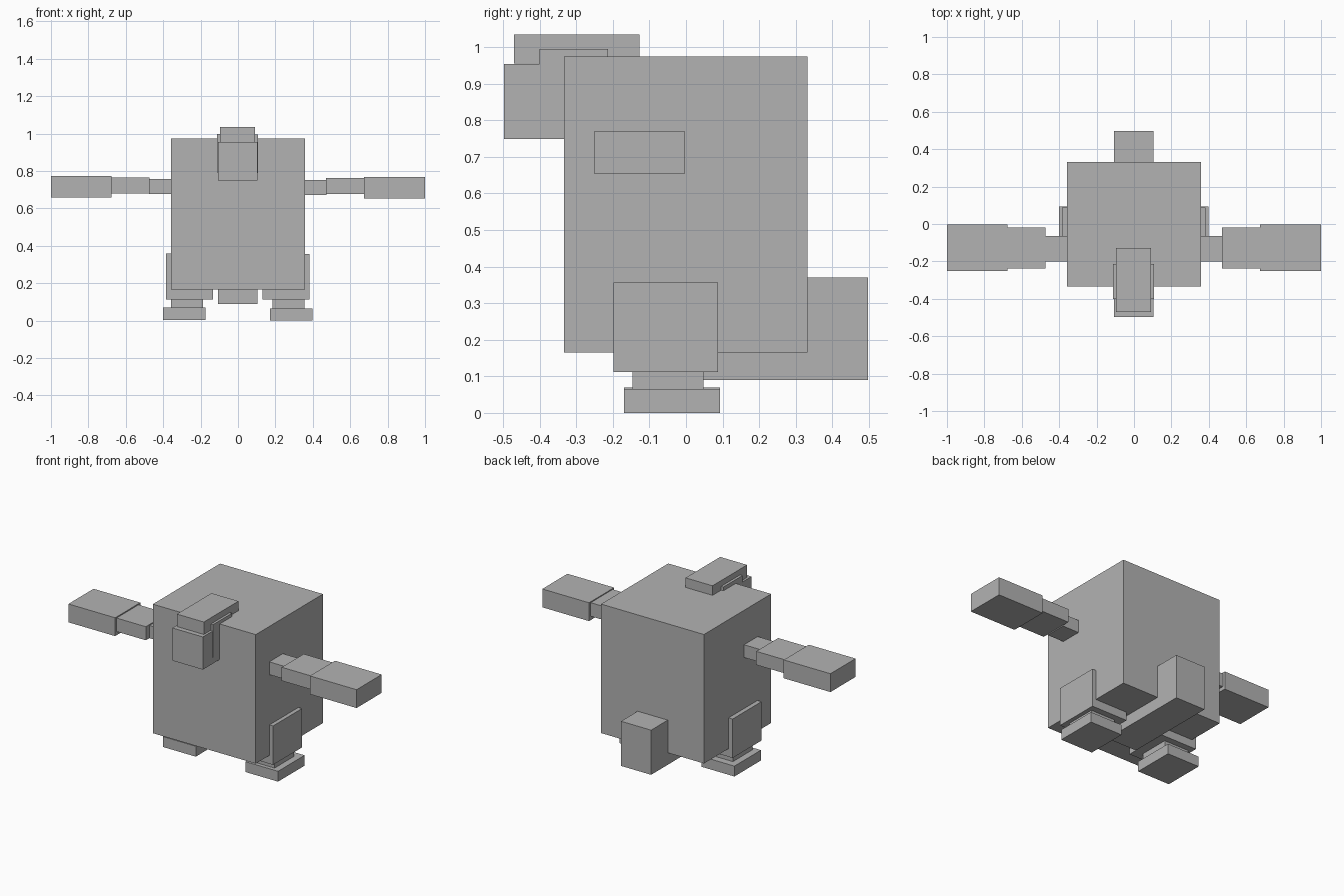
import bpy

grey = bpy.data.materials.new("plain grey")
grey.diffuse_color = (0.45, 0.45, 0.45, 1)


def box(name, x, y, z):
    """Axis-aligned block given by its (min, max) range on each axis."""
    bpy.ops.mesh.primitive_cube_add(size=1)
    ob = bpy.context.object
    ob.name = name
    ob.location = [(a + b) / 2 for a, b in (x, y, z)]
    ob.scale = [b - a for a, b in (x, y, z)]
    bpy.ops.object.transform_apply(location=True, rotation=True, scale=True)
    ob.data.materials.append(grey)
    return ob


def pair(name, x, y, z, lift=0.0, shift=0.0):
    """Right block and its left twin, which sits slightly higher and further out."""
    box("right_" + name, x, y, z)
    box("left_" + name, (-x[1] - shift, -x[0] - shift), y, (z[0] + lift, z[1] + lift))


# Torso and the tail running under it
box("body", (-0.357, 0.357), (-0.334, 0.332), (0.165, 0.974))
box("tail", (-0.106, 0.103), (-0.11, 0.497), (0.09, 0.37))

# Head: muzzle, side plates and brow cap
box("muzzle", (-0.107, 0.104), (-0.497, -0.32), (0.749, 0.954))
box("head_cap", (-0.095, 0.092), (-0.47, -0.127), (0.956, 1.034))
pair("cheek", (0.055, 0.107), (-0.401, -0.213), (0.79, 0.995), 0.003, 0.004)

# Arms, growing wider towards the hands
pair("upper_arm", (0.33, 0.472), (-0.2, -0.065), (0.672, 0.752), 0.006, 0.003)
pair("forearm", (0.47, 0.677), (-0.238, -0.02), (0.678, 0.763), 0.002, 0.003)
pair("hand", (0.675, 0.999), (-0.252, -0.003), (0.654, 0.769), 0.003, 0.001)

# Legs: thigh, ankle and foot
pair("thigh", (0.13, 0.382), (-0.198, 0.088), (0.112, 0.356), 0.002, 0.003)
pair("ankle", (0.185, 0.356), (-0.146, 0.048), (0.06, 0.118), 0.002, 0.003)
pair("foot", (0.17, 0.397), (-0.17, 0.093), (0.0, 0.065), 0.004, 0.004)
